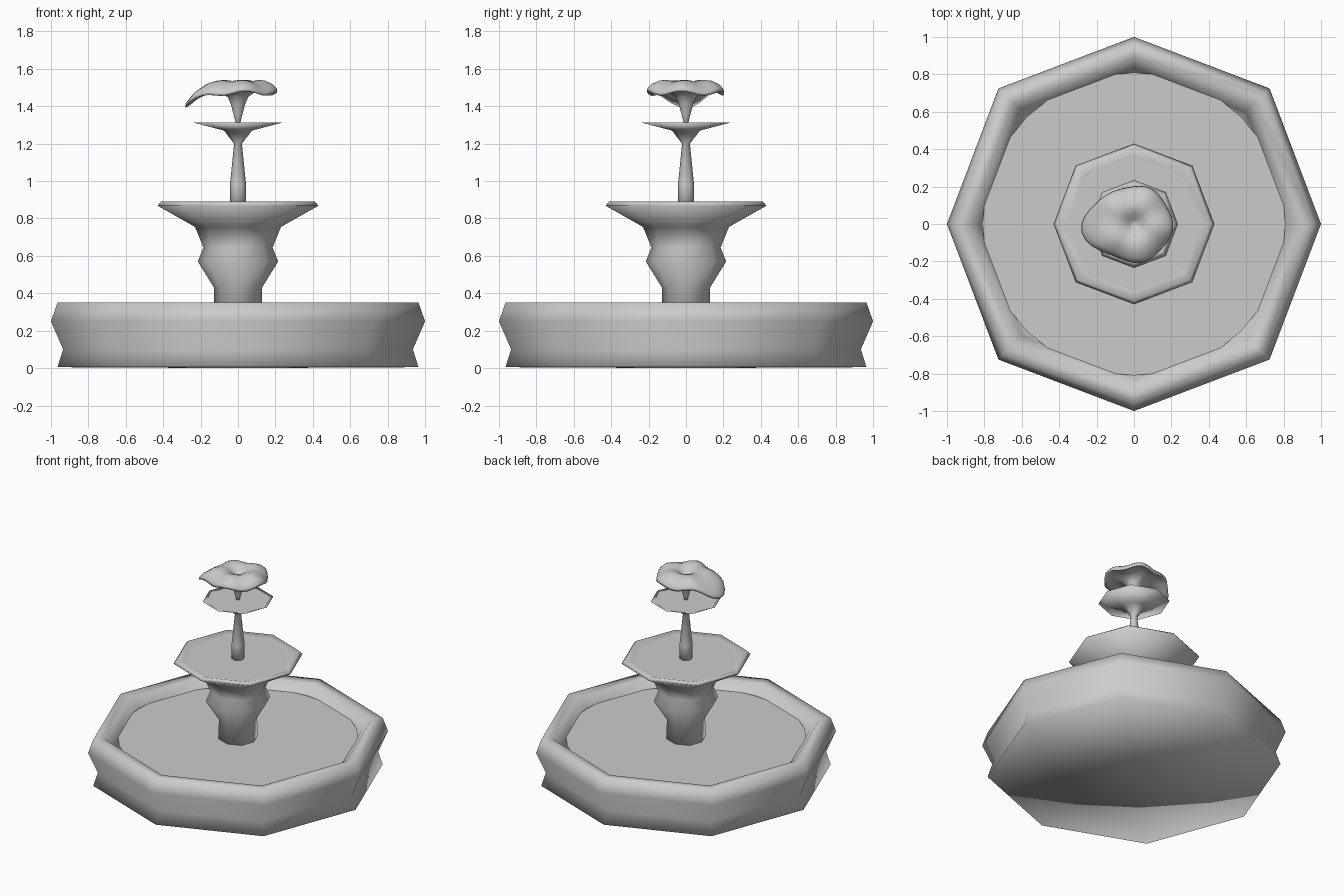
import bpy, bmesh, math

if "Cube" in bpy.data.objects:
    bpy.data.objects.remove(bpy.data.objects["Cube"])


def octagon(a, r, z):
    # Diagonal corners sit slightly further out than the axis corners
    k = 1.025 if round(math.degrees(a)) % 90 == 45 else 1.0
    return r * k, z


def lathe(name, profile, sides=8, shape=octagon, smooth=True):
    """Spin an (r, z) profile; r = 0 gives a pole at that end."""
    bm = bmesh.new()
    rings = []
    for r, z in profile:
        if r == 0:
            rings.append([bm.verts.new((0, 0, z))] * sides)
            continue
        ring = []
        for i in range(sides):
            a = 2 * math.pi * i / sides
            rr, zz = shape(a, r, z)
            ring.append(bm.verts.new((rr * math.cos(a), rr * math.sin(a), zz)))
        rings.append(ring)
    for lo, hi in zip(rings, rings[1:]):
        for i in range(sides):
            j = (i + 1) % sides
            corners = list(dict.fromkeys((lo[i], lo[j], hi[j], hi[i])))
            bm.faces.new(corners).smooth = smooth
    bmesh.ops.recalc_face_normals(bm, faces=bm.faces)
    me = bpy.data.meshes.new(name)
    bm.to_mesh(me)
    bm.free()
    ob = bpy.data.objects.new(name, me)
    bpy.context.collection.objects.link(ob)
    return ob


def water_disc(name, r, z):
    bpy.ops.mesh.primitive_circle_add(vertices=32, radius=r, fill_type='NGON',
                                      location=(0, 0, z))
    bpy.context.object.name = name


def splash(a, r, z):
    # Wavy umbrella of water with one long drooping lobe towards -x
    t = min(1, max(0, (r - 0.06) / 0.145))
    d = (a - math.radians(184)) / math.radians(21)
    lobe = math.exp(-d * d / 2)
    wave = math.cos(5 * a + 0.6)
    rr = r + t * (0.083 * lobe + 0.006 * wave)
    zz = z - t * t * 0.068 * lobe + t * 0.012 * wave
    return rr, zz


# Large basin with hollow inside
lathe("basin", [(0, 0), (0.965, 0.005), (0.935, 0.10), (1.0, 0.25),
                (0.965, 0.35), (0.89, 0.345), (0.825, 0.27), (0.80, 0.2),
                (0, 0.2)])
water_disc("basin_water", 0.81, 0.285)

# Pedestal flaring into the middle bowl
lathe("pedestal_bowl", [(0, 0.2), (0.13, 0.2), (0.128, 0.43), (0.215, 0.57),
                        (0.185, 0.645), (0.23, 0.755), (0.43, 0.868),
                        (0.412, 0.89), (0.35, 0.87), (0, 0.85)])
water_disc("bowl_water", 0.36, 0.874)

# Slender stem and top dish
lathe("stem_dish", [(0, 0.85), (0.042, 0.86), (0.043, 0.98), (0.021, 1.20),
                    (0.075, 1.27), (0.235, 1.312), (0.20, 1.305), (0, 1.295)])
water_disc("dish_water", 0.205, 1.308)

# Jet of water spreading into a splash
lathe("water_jet", [(0, 1.30), (0.012, 1.31), (0.022, 1.35), (0.038, 1.41),
                    (0.055, 1.45), (0.09, 1.475), (0.14, 1.485),
                    (0.18, 1.48), (0.205, 1.468), (0.203, 1.485),
                    (0.18, 1.51), (0.14, 1.531), (0.10, 1.538),
                    (0.06, 1.525), (0.025, 1.495), (0, 1.48)], 40, splash)
